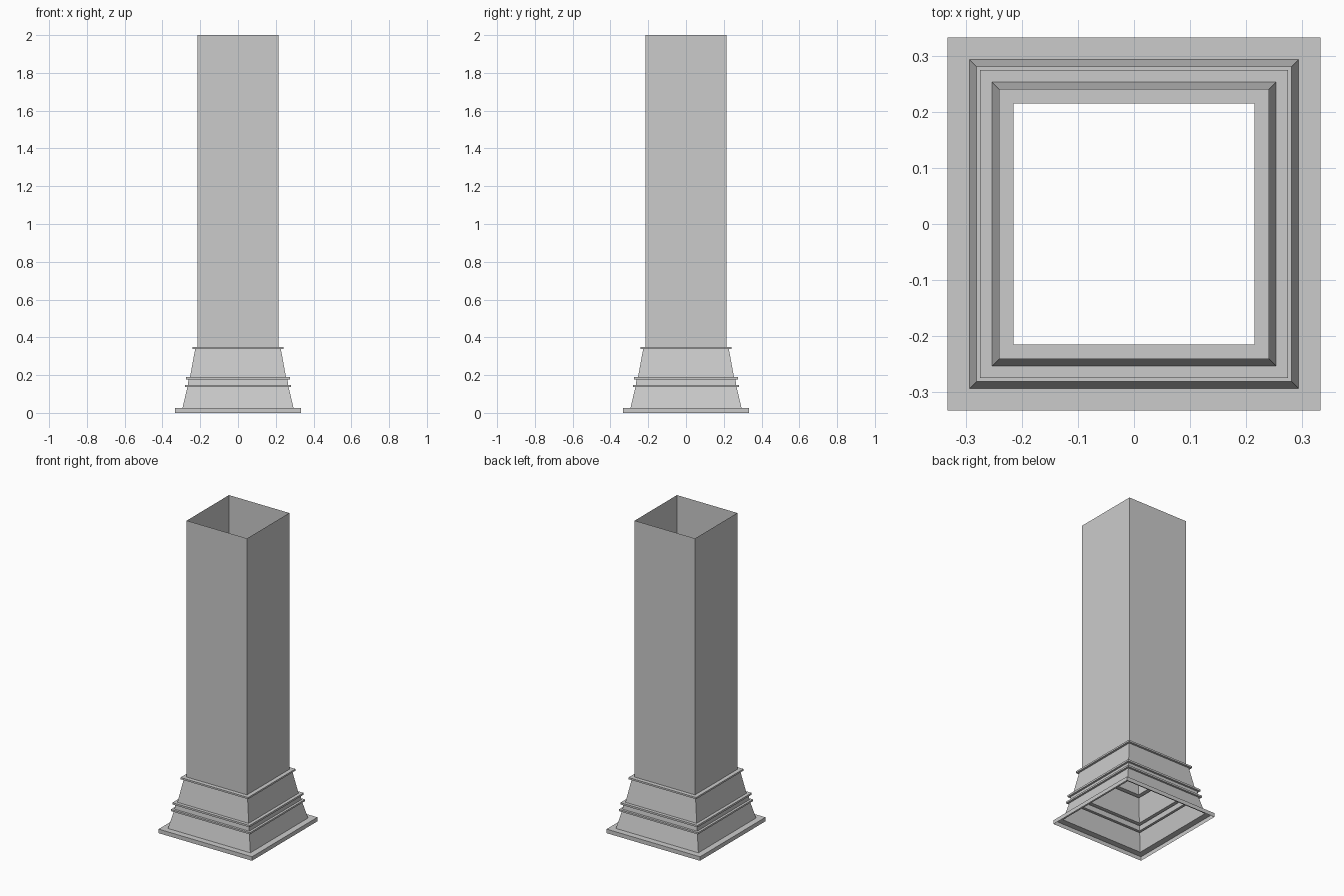
import bpy
import bmesh

cube = bpy.data.objects.get("Cube")
if cube:
    bpy.data.objects.remove(cube, do_unlink=True)

# Plain stone grey
grey = bpy.data.materials.new("stone_grey")
grey.use_nodes = True
colour = (0.6, 0.6, 0.6, 1)
grey.diffuse_color = colour
grey.node_tree.nodes["Principled BSDF"].inputs["Base Color"].default_value = colour

CORNERS = ((-1, -1), (1, -1), (1, 1), (-1, 1))


def square_shell(name, profile):
    """Open square tube through (half width, height) pairs, bottom to top."""
    bm = bmesh.new()
    rings = [[bm.verts.new((x * w, y * w, z)) for x, y in CORNERS] for w, z in profile]
    for low, high in zip(rings, rings[1:]):
        for i in range(4):
            j = (i + 1) % 4
            bm.faces.new((low[i], low[j], high[j], high[i]))
    mesh = bpy.data.meshes.new(name)
    bm.to_mesh(mesh)
    bm.free()
    mesh.materials.append(grey)
    obj = bpy.data.objects.new(name, mesh)
    bpy.context.collection.objects.link(obj)
    return obj


# Flat foot plate, open underneath
square_shell("foot_plate", [(0.333, 0), (0.333, 0.026), (0.294, 0.026)])

# Sloping plinth with two raised bands
square_shell("lower_plinth", [(0.294, 0.026), (0.268, 0.136)])
square_shell("lower_band", [(0.268, 0.136), (0.281, 0.136), (0.281, 0.147), (0.266, 0.147)])
square_shell("plinth_waist", [(0.266, 0.147), (0.262, 0.178)])
square_shell("upper_band", [(0.262, 0.178), (0.275, 0.178), (0.275, 0.19), (0.254, 0.19)])
square_shell("upper_plinth", [(0.254, 0.19), (0.227, 0.337)])

# Collar and hollow square shaft
square_shell("collar", [(0.227, 0.337), (0.241, 0.337), (0.241, 0.348), (0.215, 0.348)])
square_shell("shaft", [(0.215, 0.348), (0.215, 2)])
